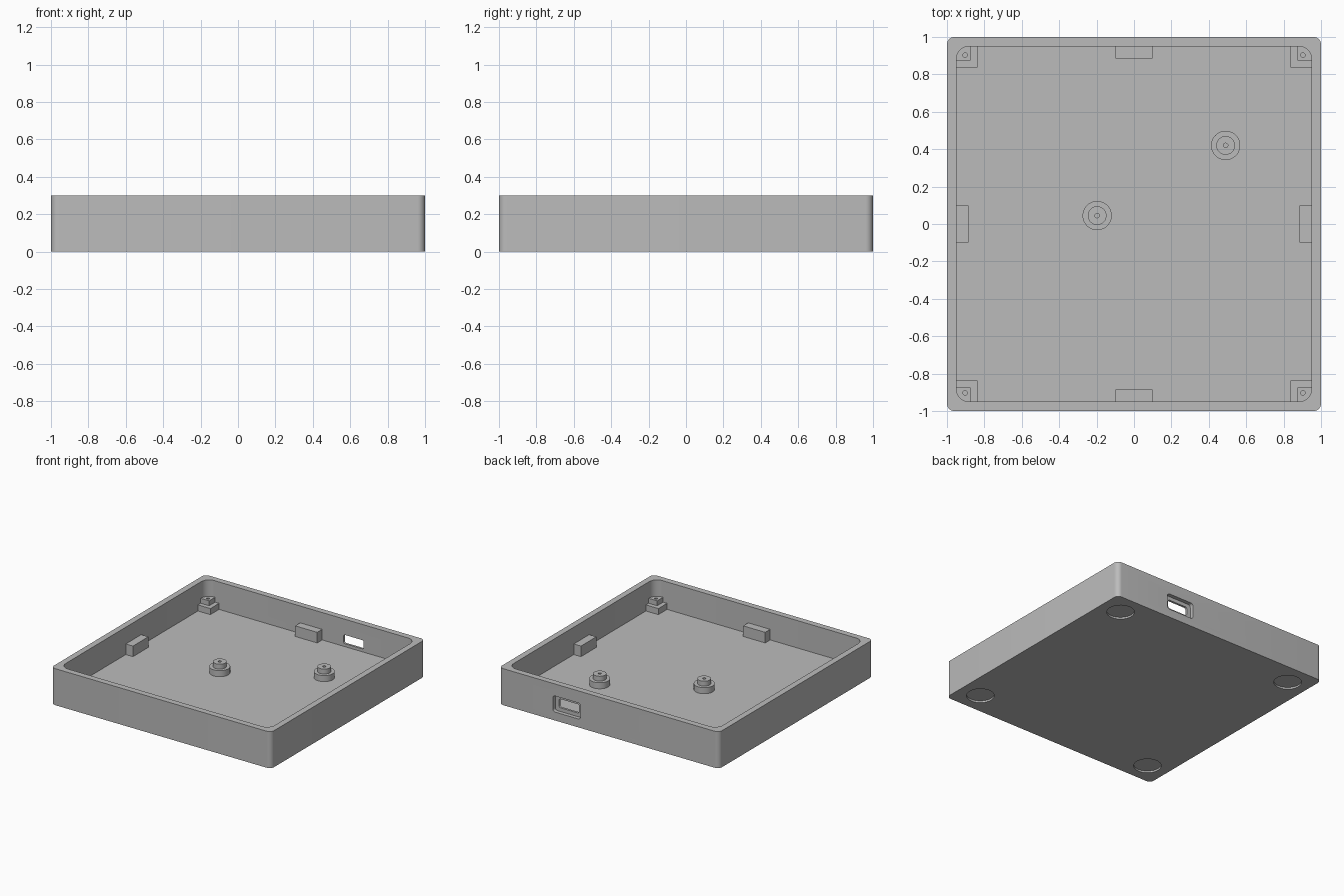
import bpy, bmesh, math
from mathutils import Matrix, Vector

cube = bpy.data.objects.get("Cube")
if cube:
    bpy.data.objects.remove(cube, do_unlink=True)

HEIGHT, FLOOR, INNER = 0.3, 0.075, 0.95
LEDGE, TOP = 0.125, 0.165

grey = bpy.data.materials.new("plain_grey")
grey.use_nodes = True
colour = (0.5, 0.5, 0.5, 1)
grey.diffuse_color = colour
grey.node_tree.nodes["Principled BSDF"].inputs["Base Color"].default_value = colour


def finish(bm, name):
    bmesh.ops.recalc_face_normals(bm, faces=bm.faces)
    mesh = bpy.data.meshes.new(name)
    bm.to_mesh(mesh)
    bm.free()
    mesh.materials.append(grey)
    obj = bpy.data.objects.new(name, mesh)
    bpy.context.collection.objects.link(obj)
    return obj


def rounded_outline(half_w, half_h, radius, steps=8):
    """Counter-clockwise rounded rectangle around the origin."""
    points = []
    for k, (sx, sy) in enumerate([(1, 1), (-1, 1), (-1, -1), (1, -1)]):
        for i in range(steps + 1):
            a = (k + i / steps) * math.pi / 2
            points.append((sx * (half_w - radius) + radius * math.cos(a),
                           sy * (half_h - radius) + radius * math.sin(a)))
    return points


def circle(radius, sides=48):
    return [(radius * math.cos(i * math.tau / sides),
             radius * math.sin(i * math.tau / sides)) for i in range(sides)]


def prism(name, outline, low, high, matrix=Matrix()):
    bm = bmesh.new()
    base = bm.faces.new([bm.verts.new((x, y, low)) for x, y in outline])
    grown = bmesh.ops.extrude_face_region(bm, geom=[base], use_keep_orig=True)
    verts = [g for g in grown["geom"] if isinstance(g, bmesh.types.BMVert)]
    bmesh.ops.translate(bm, verts=verts, vec=(0, 0, high - low))
    bmesh.ops.transform(bm, matrix=matrix, verts=bm.verts)
    return finish(bm, name)


def box(name, low, high):
    low, high = Vector(low), Vector(high)
    bm = bmesh.new()
    bmesh.ops.create_cube(bm, size=1)
    bmesh.ops.scale(bm, vec=high - low, verts=bm.verts)
    bmesh.ops.translate(bm, vec=(low + high) / 2, verts=bm.verts)
    return finish(bm, name)


def combine(obj, other, operation="DIFFERENCE"):
    """Apply an exact boolean and discard the helper."""
    other.hide_render = True
    mod = obj.modifiers.new("boolean", "BOOLEAN")
    mod.object, mod.operation, mod.solver = other, operation, "EXACT"
    graph = bpy.context.evaluated_depsgraph_get()
    mesh = bpy.data.meshes.new_from_object(obj.evaluated_get(graph))
    obj.modifiers.clear()
    obj.data = mesh
    bpy.data.objects.remove(other, do_unlink=True)


def smooth(obj):
    bpy.ops.object.select_all(action="DESELECT")
    obj.select_set(True)
    bpy.context.view_layer.objects.active = obj
    bpy.ops.object.shade_smooth_by_angle(angle=math.radians(30))


CORNERS = [("back_left", 1, 1), ("back_right", -1, 1),
           ("front_right", -1, -1), ("front_left", 1, -1)]

# Open tray
tray = prism("tray", rounded_outline(1, 1, 0.04), 0, HEIGHT)
combine(tray, prism("cavity", rounded_outline(INNER, INNER, 0.07), FLOOR, HEIGHT + 0.1))

# Round recesses for the feet
for label, sx, sy in CORNERS:
    spot = Matrix.Translation((sx * 0.82, sy * 0.82, 0))
    combine(tray, prism("foot_recess", circle(0.104), -0.05, 0.015, spot))

# Connector opening in the back wall: shallow recess and through slot
upright = Matrix.Translation((0.385, 0, 0.135)) @ Matrix.Rotation(-math.pi / 2, 4, "X")
combine(tray, prism("port_recess", rounded_outline(0.125, 0.066, 0.02), 0.968, 1.1, upright))
combine(tray, prism("port_slot", rounded_outline(0.092, 0.036, 0.015), 0.9, 1.1, upright))
smooth(tray)

# Stepped corner posts with screw holes
for label, sx, sy in CORNERS:
    def corner_box(name, edge, high):
        a, b = sorted((sx * edge, sx * 0.96)), sorted((sy * edge, sy * 0.96))
        return box(name, (a[0], b[0], FLOOR - 0.01), (a[1], b[1], high))
    post = corner_box("corner_post_" + label, 0.837, LEDGE)
    combine(post, corner_box("step", 0.873, TOP), "UNION")
    spot = Matrix.Translation((sx * 0.903, sy * 0.903, 0))
    combine(post, prism("hole", circle(0.012, 20), FLOOR + 0.015, TOP + 0.1, spot))
    smooth(post)

# Support blocks in the middle of each wall
EDGE, WALL, HALF = 0.885, 0.96, 0.1
for label, turn in [("left", 0), ("back", 1), ("right", 2), ("front", 3)]:
    block = box("support_block_" + label, (EDGE, -HALF, FLOOR - 0.01), (WALL, HALF, TOP - 0.003))
    block.data.transform(Matrix.Rotation(turn * math.pi / 2, 4, "Z"))

# Turned standoffs, stepped with a blind hole
PROFILE = [(0, FLOOR + 0.015), (0.012, FLOOR + 0.015), (0.012, TOP), (0.05, TOP),
           (0.05, LEDGE), (0.078, LEDGE), (0.078, FLOOR - 0.01), (0, FLOOR - 0.01)]
for label, x, y in [("centre", -0.197, 0.045), ("back", 0.49, 0.42)]:
    bm = bmesh.new()
    verts = [bm.verts.new((r, 0, z)) for r, z in PROFILE]
    edges = [bm.edges.new(pair) for pair in zip(verts, verts[1:])]
    bmesh.ops.spin(bm, geom=verts + edges, axis=(0, 0, 1), cent=(0, 0, 0),
                   angle=math.tau, steps=48, use_merge=True)
    bmesh.ops.remove_doubles(bm, verts=bm.verts, dist=0.0001)
    bmesh.ops.translate(bm, vec=(x, y, 0), verts=bm.verts)
    smooth(finish(bm, "standoff_" + label))
